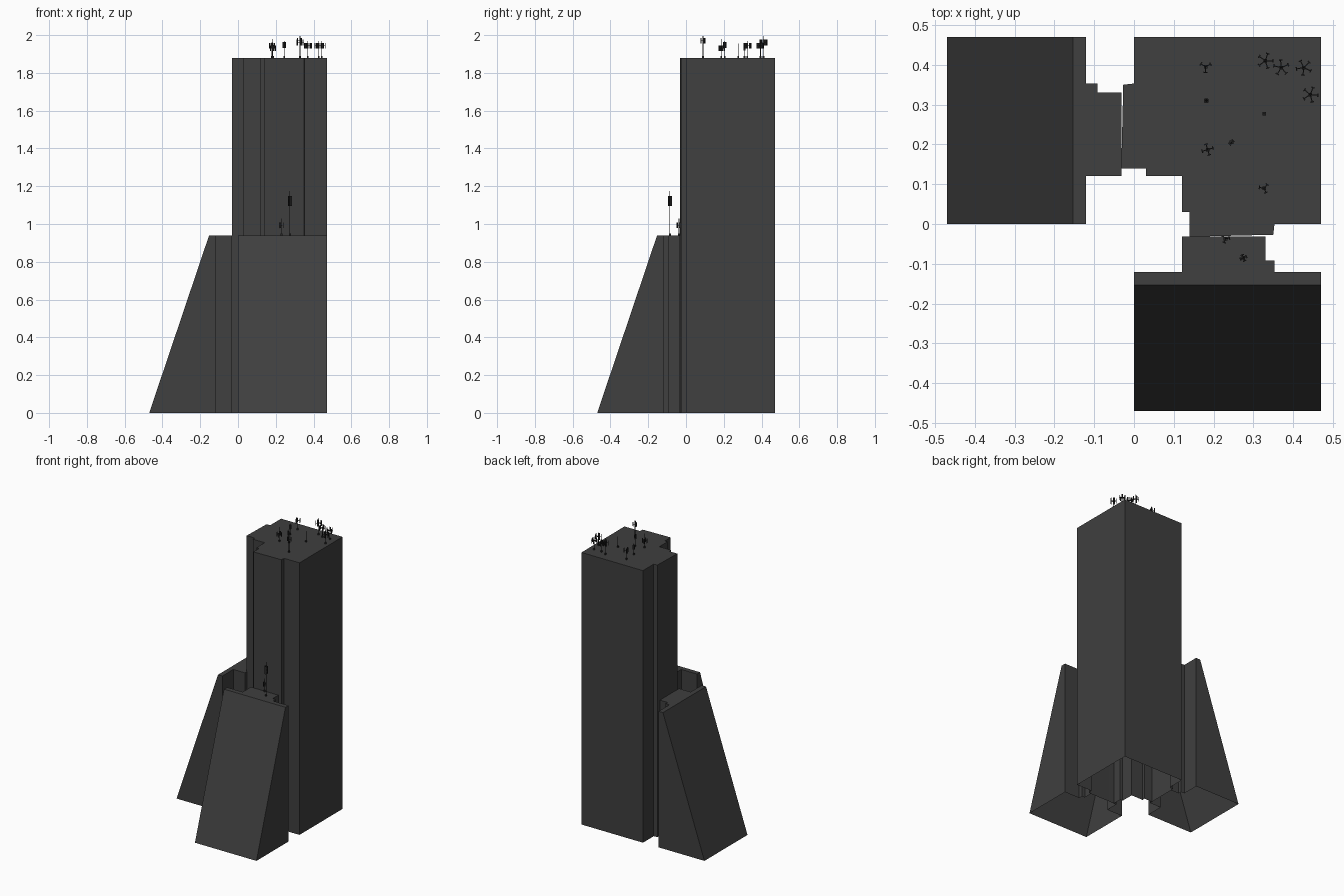
import bpy, bmesh, math
from mathutils import Vector

cube = bpy.data.objects.get("Cube")
if cube:
    bpy.data.objects.remove(cube)


def material(name, grey):
    m = bpy.data.materials.new(name)
    m.use_nodes = True
    m.diffuse_color = (grey, grey, grey, 1)
    m.node_tree.nodes["Principled BSDF"].inputs["Base Color"].default_value = (grey, grey, grey, 1)
    return m


FACADE = material("dark grey facade", 0.05)
METAL = material("black metal", 0.02)
ROOF, LOW_ROOF, SWAP = 1.88, 0.94, True


def finish(bm, name, mat):
    bmesh.ops.recalc_face_normals(bm, faces=bm.faces)
    mesh = bpy.data.meshes.new(name)
    bm.to_mesh(mesh)
    bm.free()
    mesh.materials.append(mat)
    ob = bpy.data.objects.new(name, mesh)
    bpy.context.collection.objects.link(ob)
    return ob


def shell(name, outline, height, swap=False, foot=None):
    """Walls and roof over an outline, open underneath. foot moves the floor points."""
    bm = bmesh.new()
    place = lambda x, y, z: bm.verts.new((y, x, z) if swap else (x, y, z))
    top = [place(x, y, height) for x, y in outline]
    low = [place(*(foot(x, y) if foot else (x, y)), 0) for x, y in outline]
    bm.faces.new(top)
    n = len(top)
    for i in range(n):
        j = (i + 1) % n
        bm.faces.new((low[i], low[j], top[j], top[i]))
    finish(bm, name, FACADE)


# Main tower: square block with stepped corner, symmetric about the diagonal
half = [(0.47, 0.47), (0.47, 0), (0.353, 0), (0.35, -0.027), (0.14, -0.032),
        (0.14, 0.03), (0.12, 0.03), (0.12, 0.12)]
mirrored = [(y, x) for x, y in reversed(half[1:-1])]
shell("tower", half + mirrored, ROOF)

# Two low wings, each a sloped slab joined to the tower by a stepped neck
wing = [(-0.153, 0), (-0.12, 0), (-0.12, 0.12), (-0.031, 0.12), (-0.031, 0.33),
        (-0.092, 0.33), (-0.092, 0.353), (-0.12, 0.353), (-0.12, 0.47), (-0.153, 0.47)]
splay = lambda x, y: (-0.47 if x < -0.15 else x, y)
shell("side_wing", wing, LOW_ROOF, foot=splay)
shell("front_wing", wing, LOW_ROOF, SWAP, foot=splay)


def box(bm, centre, size, turn=0):
    made = bmesh.ops.create_cube(bm, size=1)["verts"]
    c, s = math.cos(turn), math.sin(turn)
    for v in made:
        x, y, z = (a * b for a, b in zip(v.co, size))
        v.co = Vector(centre) + Vector((x * c - y * s, x * s + y * c, z))


def mast(name, x, y, base, height, arms=0, reach=0.016, turn=0, levels=(0.7,)):
    """Pole on a foot, with rings of arms that carry upright panels."""
    bm = bmesh.new()
    box(bm, (x, y, base + 0.005), (0.009, 0.009, 0.01))
    box(bm, (x, y, base + height / 2), (0.003, 0.003, height))
    for level in levels:
        z = base + height * level
        for k in range(arms):
            a = turn + k * math.tau / arms
            dx, dy = math.cos(a), math.sin(a)
            box(bm, (x + dx * reach / 2, y + dy * reach / 2, z), (reach, 0.0025, 0.003), a)
            box(bm, (x + dx * reach, y + dy * reach, z), (0.003, 0.009, 0.03), a)
    finish(bm, name, METAL)


# Tall masts with panel rings along the roof edge
for i, (x, y, h) in enumerate([(0.33, 0.41, 0.115), (0.37, 0.393, 0.09),
                               (0.427, 0.393, 0.09), (0.443, 0.325, 0.09)]):
    mast(f"edge_antenna_{i + 1}", x, y, ROOF, h, 5, 0.019, 0.4 * i)

# Smaller masts spread over the roof
mast("back_antenna", 0.18, 0.395, ROOF, 0.08, 3, 0.014, 0.5, (0.8,))
mast("cross_antenna", 0.185, 0.187, ROOF, 0.1, 4, 0.014, 0.3, (0.5,))
mast("front_antenna", 0.327, 0.09, ROOF, 0.115, 3, 0.012, 0.9, (0.78,))
mast("short_antenna", 0.245, 0.205, ROOF, 0.09, 2, 0.006, 0.8, (0.75,))
mast("thin_pole", 0.327, 0.277, ROOF, 0.075)
mast("box_antenna", 0.182, 0.31, ROOF, 0.075, 4, 0.004, 0, (0.7,))

# Masts on the low roof of the front wing
mast("low_tall_antenna", 0.275, -0.085, LOW_ROOF, 0.235, 4, 0.008, 0.4, (0.72, 0.82))
mast("low_short_antenna", 0.23, -0.037, LOW_ROOF, 0.09, 3, 0.01, 0.2, (0.6,))
